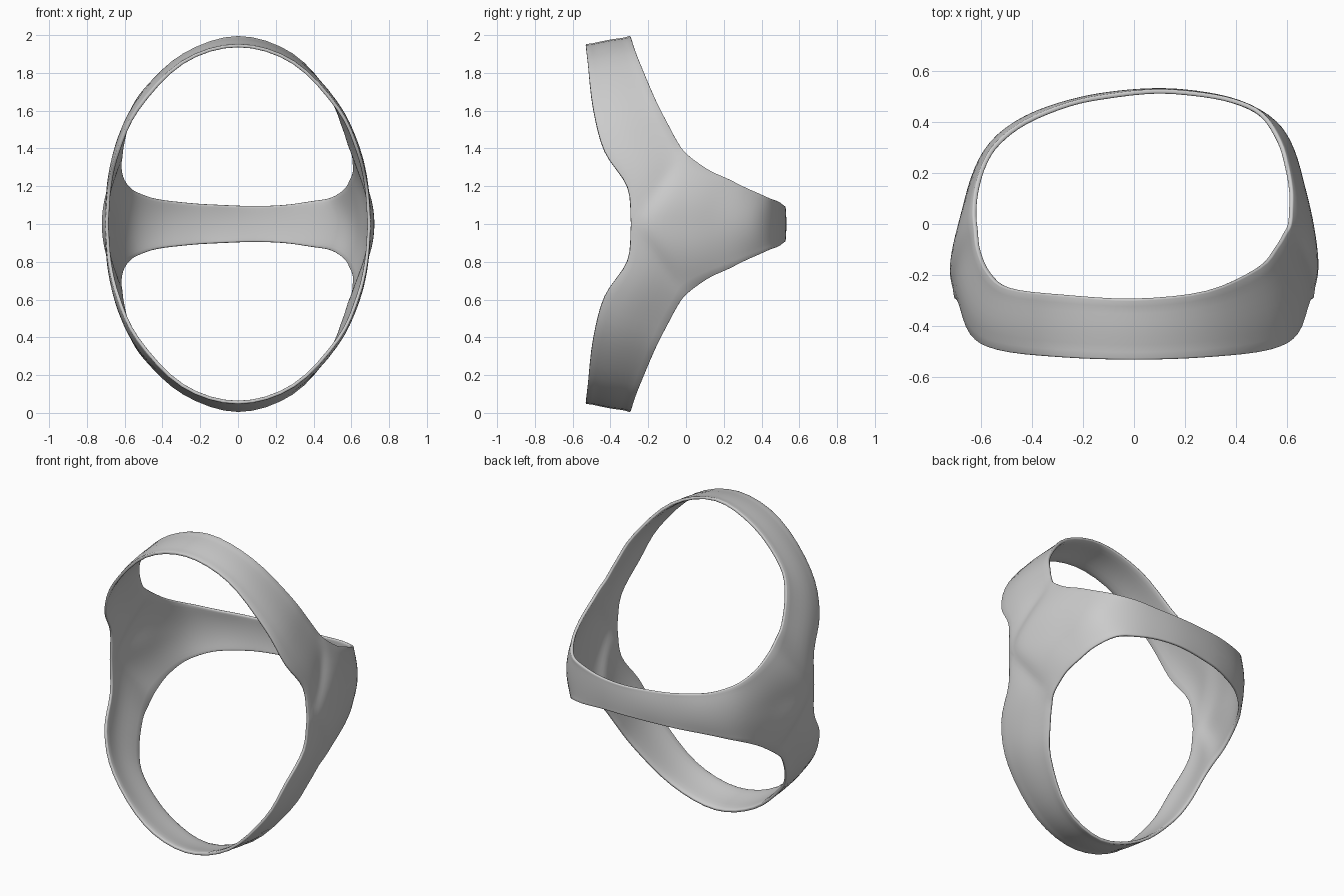
import bpy, bmesh, math
from mathutils import Vector

cube = bpy.data.objects.get("Cube")
if cube:
    bpy.data.objects.remove(cube, do_unlink=True)

THICK = 0.018
STEPS = 4   # spline samples per anchor
ROWS = 8    # rows from outer rim to opening


def spline(points, closed):
    """Catmull-Rom samples through the points."""
    pts = [Vector(p) for p in points]
    n = len(pts)
    if closed:
        ring = [pts[-1]] + pts + pts[:2]
        spans = n
    else:
        ring = [2 * pts[0] - pts[1]] + pts + [2 * pts[-1] - pts[-2]]
        spans = n - 1
    out = []
    for i in range(spans):
        a, b, c, d = ring[i:i + 4]
        for k in range(STEPS):
            t = k / STEPS
            out.append(0.5 * (2 * b + (c - a) * t + (2 * a - 5 * b + 4 * c - d) * t * t
                              + (3 * b - a - 3 * c + d) * t ** 3))
    return out


# Front rim of the upper arch: half an ellipse with a waisted depth
half = [(0, -.29), (12, -.31), (24, -.43), (40, -.49), (65, -.52), (90, -.53)]
sweep = half + [(180 - a, y) for a, y in half[-2::-1]]
front_rim = [(.685 * math.cos(math.radians(a)), y, .935 * math.sin(math.radians(a)))
             for a, y in sweep]

# Centre line of the back band, from left side round to right side
back_line = [(.685, -.29), (.71, -.2), (.685, 0), (.65, .15), (.615, .28), (.55, .39),
             (.41, .47), (.24, .505), (.08, .515), (-.1, .5), (-.25, .47), (-.42, .41),
             (-.555, .31), (-.625, .17), (-.665, 0), (-.71, -.2), (-.685, -.29)]
back_line = [(x, y, 0) for x, y in back_line][::-1]

# Edge of the upper opening: along the arch, then along the back band
arch_edge = [(.6, 0, .37), (.58, -.04, .42), (.55, -.09, .51), (.48, -.17, .67),
             (.28, -.26, .89), (0, -.29, .98), (-.28, -.275, .89), (-.48, -.25, .71),
             (-.56, -.19, .58), (-.6, -.1, .43), (-.61, -.02, .36)]
band_edge = [(-.615, .05, .31), (-.605, .14, .25), (-.575, .235, .2), (-.525, .31, .165),
             (-.42, .39, .13), (-.25, .46, .11), (-.1, .49, .1), (.08, .51, .095),
             (.24, .5, .1), (.38, .475, .12), (.49, .425, .14), (.56, .32, .185),
             (.59, .22, .235), (.605, .13, .275), (.605, .06, .32)]

arch = spline(front_rim, False)
outer = arch + spline(back_line, False)
inner = spline(arch_edge + band_edge, True)


def loft_point(i, t):
    """Point on the bulged surface between rim and opening."""
    o, h = outer[i], inner[i]
    p = o.lerp(h, t)
    swell = t * (1 - t)
    if i <= len(arch):
        p.x += .36 * swell * (1 - t) * o.x * abs(o.x)
        p.z += .04 * swell * o.z
    else:
        p.x += (o.x - h.x) * swell
        p.y += (o.y - h.y) * swell * min(1, max(0, o.y * 4))
    return p


# Upper and lower halves of the shell, joined along the centre line
bm = bmesh.new()
for side in (1, -1):
    grid = []
    for i in range(len(outer)):
        points = [loft_point(i, r / ROWS) for r in range(ROWS + 1)]
        grid.append([bm.verts.new((p.x, p.y, 1 + side * p.z)) for p in points])
    for i, a in enumerate(grid):
        b = grid[(i + 1) % len(grid)]
        for r in range(ROWS):
            quad = (a[r], a[r + 1], b[r + 1], b[r])
            bm.faces.new(quad[::side])
bmesh.ops.remove_doubles(bm, verts=bm.verts[:], dist=0.0005)

# Relax the sheet inside its rims
free = [v for v in bm.verts if not v.is_boundary]
for _ in range(6):
    bmesh.ops.smooth_vert(bm, verts=free, factor=0.5,
                          use_axis_x=True, use_axis_y=True, use_axis_z=True)

mesh = bpy.data.meshes.new("three_arch_band")
bm.to_mesh(mesh)
bm.free()
band = bpy.data.objects.new("three_arch_band", mesh)
bpy.context.collection.objects.link(band)

# Thicken outward and round the rims
shell = band.modifiers.new("thickness", 'SOLIDIFY')
shell.thickness = THICK
shell.offset = 1
rounding = band.modifiers.new("rounded_rims", 'BEVEL')
rounding.width = 0.006
rounding.segments = 2
rounding.limit_method = 'ANGLE'
rounding.angle_limit = math.radians(60)

grey = bpy.data.materials.new("plain_grey")
grey.use_nodes = True
colour = (0.6, 0.6, 0.6, 1)
grey.diffuse_color = colour
grey.node_tree.nodes["Principled BSDF"].inputs["Base Color"].default_value = colour
mesh.materials.append(grey)

bpy.ops.object.select_all(action='DESELECT')
band.select_set(True)
bpy.context.view_layer.objects.active = band
for name in ("thickness", "rounded_rims"):
    bpy.ops.object.modifier_apply(modifier=name)
bpy.ops.object.shade_smooth_by_angle(angle=math.radians(65))
